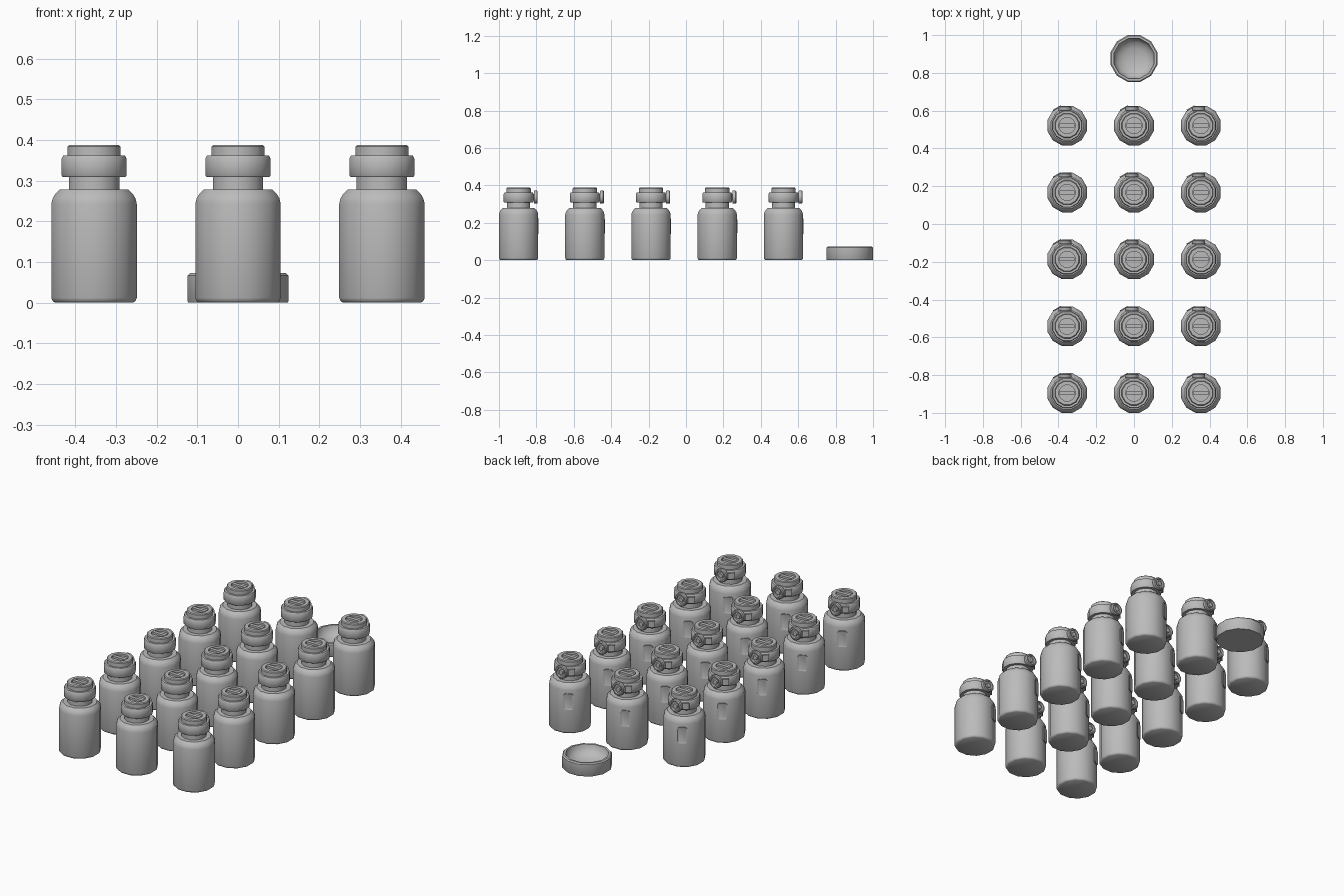
import bpy, bmesh, math
from mathutils import Matrix

SIDES = 12
SPACING = 0.354
FIRST = (-SPACING, -0.895, 0)      # front corner jar

if "Cube" in bpy.data.objects:
    bpy.data.objects.remove(bpy.data.objects["Cube"], do_unlink=True)

grey = bpy.data.materials.new("plain_grey")
grey.use_nodes = True
grey.diffuse_color = (0.5, 0.5, 0.5, 1)
bsdf = grey.node_tree.nodes["Principled BSDF"]
bsdf.inputs["Base Color"].default_value = grey.diffuse_color
bsdf.inputs["Roughness"].default_value = 0.6


def lathe(profile):
    """Turn (radius, height) points about z; flat sides lie on the axes."""
    bm = bmesh.new()
    step = 2 * math.pi / SIDES
    rings = []
    for r, z in profile:
        r /= math.cos(step / 2)
        rings.append([bm.verts.new((r * math.cos((i + 0.5) * step),
                                    r * math.sin((i + 0.5) * step), z))
                      for i in range(SIDES)])
    for low, high in zip(rings, rings[1:]):
        for i in range(SIDES):
            j = (i + 1) % SIDES
            bm.faces.new((low[i], low[j], high[j], high[i]))
    bmesh.ops.remove_doubles(bm, verts=bm.verts, dist=1e-5)
    return bm


def box(size, bevel=0.0, axis=None):
    """Box centred on the origin; edges along the given axis can be rounded."""
    bm = bmesh.new()
    bmesh.ops.create_cube(bm, size=1)
    bmesh.ops.scale(bm, vec=size, verts=bm.verts)
    if bevel:
        edges = [e for e in bm.edges
                 if abs((e.verts[0].co - e.verts[1].co)[axis]) > 1e-4]
        bmesh.ops.bevel(bm, geom=edges, offset=bevel, segments=3,
                        profile=0.5, affect='EDGES')
    return bm


def finish(name, bm, location, matrix=None, repeat=True):
    if matrix:
        bm.transform(matrix)
    bmesh.ops.recalc_face_normals(bm, faces=bm.faces)
    mesh = bpy.data.meshes.new(name)
    bm.to_mesh(mesh)
    bm.free()
    mesh.materials.append(grey)
    obj = bpy.data.objects.new(name, mesh)
    bpy.context.collection.objects.link(obj)
    obj.location = location
    bpy.ops.object.select_all(action='DESELECT')
    obj.select_set(True)
    bpy.context.view_layer.objects.active = obj
    bpy.ops.object.shade_smooth_by_angle(angle=math.radians(40))
    if repeat:                      # three columns by five rows of jars
        for axis, count in ((0, 3), (1, 5)):
            mod = obj.modifiers.new("rows", 'ARRAY')
            mod.count = count
            mod.use_relative_offset = False
            mod.use_constant_offset = True
            offset = [0, 0, 0]
            offset[axis] = SPACING
            mod.constant_offset_displace = offset
    return obj


# Jar body with rounded shoulder and neck
finish("jar_body", lathe([
    (0, 0), (0.096, 0), (0.102, 0.004), (0.105, 0.012), (0.105, 0.243),
    (0.102, 0.256), (0.095, 0.268), (0.085, 0.278), (0.062, 0.278),
    (0.062, 0.312)]), FIRST)

# Cap: collar, raised lid and sunken centre
finish("cap", lathe([
    (0.058, 0.309), (0.077, 0.309), (0.08, 0.313), (0.08, 0.354),
    (0.076, 0.362), (0.065, 0.362), (0.065, 0.384), (0.061, 0.388),
    (0.042, 0.388), (0.042, 0.377), (0, 0.377)]), FIRST)

# Grip bar across the sunken centre
finish("cap_grip", box((0.08, 0.02, 0.012)), FIRST,
       Matrix.Translation((0, 0, 0.382)))

# Round knob with recessed face on the back of the cap
finish("cap_knob", lathe([
    (0, 0), (0.033, 0), (0.035, 0.003), (0.035, 0.017), (0.031, 0.021),
    (0.025, 0.021), (0.023, 0.012), (0.014, 0.012), (0.012, 0.019),
    (0, 0.019)]), FIRST,
       Matrix.Translation((-0.012, 0.081, 0.337)) @ Matrix.Rotation(-math.pi / 2, 4, 'X'))

# Short mount behind the knob and side lug of the clasp
finish("knob_mount", box((0.036, 0.022, 0.036)), FIRST,
       Matrix.Translation((-0.012, 0.075, 0.337)))
finish("clasp_lug", box((0.036, 0.012, 0.034), 0.004, 2), FIRST,
       Matrix.Rotation(math.radians(40), 4, 'Z') @ Matrix.Translation((0, 0.085, 0.336)))

# Rounded label plate with a raised border, turned to the next flat side
turn = Matrix.Rotation(math.radians(30), 4, 'Z')
plate = box((0.048, 0.009, 0.09), 0.011, 1)
front = max(plate.faces, key=lambda f: f.calc_center_median().y)
bmesh.ops.inset_region(plate, faces=[front], thickness=0.005, depth=-0.002)
finish("label_plate", plate, FIRST, turn @ Matrix.Translation((0, 0.1055, 0.182)))

# Separate shallow dish behind the jars
finish("dish", lathe([
    (0, 0), (0.122, 0), (0.124, 0.003), (0.124, 0.067), (0.118, 0.073),
    (0.107, 0.073), (0.102, 0.052), (0.086, 0.032), (0.055, 0.018),
    (0, 0.012)]), (0, 0.876, 0), repeat=False)
